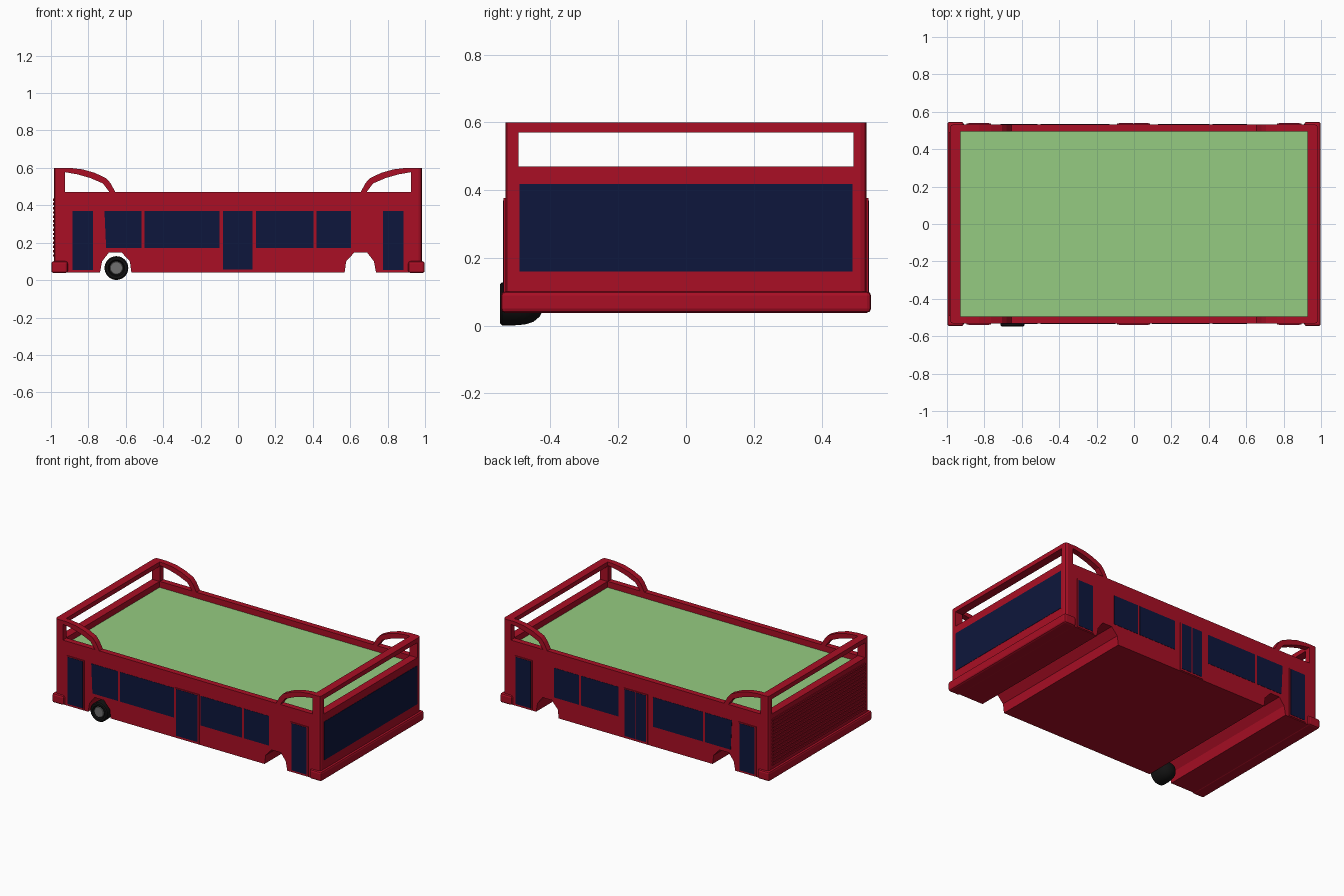
import bpy, bmesh, math
from mathutils import Matrix, Vector

if "Cube" in bpy.data.objects:
    bpy.data.objects.remove(bpy.data.objects["Cube"])


def material(name, r, g, b):
    m = bpy.data.materials.new(name)
    m.diffuse_color = (r, g, b, 1)
    m.use_nodes = True
    m.node_tree.nodes["Principled BSDF"].inputs["Base Color"].default_value = m.diffuse_color
    return m


RED = material("red_paint", 0.40, 0.0045, 0.018)
GLASS = material("dark_glass", 0.004, 0.008, 0.045)
GREEN = material("deck_green", 0.30, 0.60, 0.22)
BLACK = material("rubber", 0.006, 0.006, 0.006)
GREY = material("hub_grey", 0.16, 0.16, 0.16)


def finish(name, bm, mat):
    bmesh.ops.recalc_face_normals(bm, faces=bm.faces)
    me = bpy.data.meshes.new(name)
    bm.to_mesh(me)
    bm.free()
    ob = bpy.data.objects.new(name, me)
    bpy.context.collection.objects.link(ob)
    if mat:
        me.materials.append(mat)
    return ob


def prism(name, pts, y0, y1, mat, corner=0.0):
    """Extrude an x-z outline from y0 to y1, optionally rounding the upright end corners."""
    bm = bmesh.new()
    f = bm.faces.new([bm.verts.new((x, y0, z)) for x, z in pts])
    r = bmesh.ops.extrude_face_region(bm, geom=[f])
    bmesh.ops.translate(bm, vec=(0, y1 - y0, 0),
                        verts=[g for g in r["geom"] if isinstance(g, bmesh.types.BMVert)])
    if corner:
        xm = max(abs(v.co.x) for v in bm.verts)
        edges = [e for e in bm.edges
                 if all(abs(v.co.x) > xm - 1e-4 for v in e.verts)
                 and abs(e.verts[0].co.y - e.verts[1].co.y) < 1e-4]
        bmesh.ops.bevel(bm, geom=edges, offset=corner, segments=2, profile=0.5, affect='EDGES')
    return finish(name, bm, mat)


def box(name, x0, x1, y0, y1, z0, z1, mat, bevel=0.0):
    bm = bmesh.new()
    bmesh.ops.create_cube(bm, size=1)
    bmesh.ops.scale(bm, vec=(x1 - x0, y1 - y0, z1 - z0), verts=bm.verts)
    bmesh.ops.translate(bm, vec=((x0 + x1) / 2, (y0 + y1) / 2, (z0 + z1) / 2), verts=bm.verts)
    if bevel:
        bmesh.ops.bevel(bm, geom=bm.edges[:], offset=bevel, segments=2, profile=0.5, affect='EDGES')
    return finish(name, bm, mat)


def lathe(name, profile, x, z, mat, n=32):
    """Spin (radius, y) points about a y-axis line through (x, z)."""
    bm = bmesh.new()
    vs = [bm.verts.new((x + r, y, z)) for r, y in profile]
    es = [bm.edges.new(p) for p in zip(vs, vs[1:])]
    bmesh.ops.spin(bm, geom=vs + es, cent=(x, 0, z), axis=(0, 1, 0),
                   angle=2 * math.pi, steps=n)
    bmesh.ops.remove_doubles(bm, verts=bm.verts, dist=1e-5)
    ob = finish(name, bm, mat)
    bpy.context.view_layer.objects.active = ob
    ob.select_set(True)
    bpy.ops.object.shade_smooth_by_angle(angle=math.radians(35))
    ob.select_set(False)
    return ob


def mirror_x(pts):
    return [(-x, z) for x, z in reversed(pts)]


# Body shell: half of the side outline, mirrored, with wheel arches and swept end hoops
half = [(0.57, 0.04), (0.578, 0.10), (0.622, 0.148), (0.69, 0.148), (0.727, 0.10), (0.738, 0.04),
        (0.983, 0.04), (0.983, 0.60), (0.90, 0.60), (0.83, 0.592), (0.765, 0.573), (0.705, 0.545),
        (0.683, 0.52), (0.655, 0.47)]
body = prism("bus_body", half + mirror_x(half), -0.533, 0.533, RED, corner=0.018)

# Cutters: deck pocket, openings under the end rails, openings under the swept side hoops
hoop_gap = [(0.925, 0.47), (0.925, 0.577), (0.86, 0.566), (0.79, 0.546), (0.722, 0.517), (0.687, 0.47)]
cutters = [box("cut_deck", -0.928, 0.928, -0.495, 0.495, 0.425, 0.8, None),
           box("cut_rails", -1.2, 1.2, -0.494, 0.494, 0.47, 0.57, None)]
for pts in (hoop_gap, mirror_x(hoop_gap)):
    cutters.append(prism("cut_hoop", pts, -0.8, 0.8, None))
bpy.context.view_layer.objects.active = body
for c in cutters:
    c.hide_render = True
    m = body.modifiers.new("cut", 'BOOLEAN')
    m.operation, m.solver, m.object = 'DIFFERENCE', 'EXACT', c
    bpy.ops.object.modifier_apply(modifier=m.name)
for c in cutters:
    bpy.data.objects.remove(c)

# Upper deck floor
box("deck_floor", -0.928, 0.928, -0.495, 0.495, 0.42, 0.43, GREEN)

# Bumpers wrapping both ends
for s, n in ((-1, "rear"), (1, "front")):
    xs = sorted((s * 0.91, s * 0.998))
    box(n + "_bumper", *xs, -0.546, 0.546, 0.038, 0.101, RED, bevel=0.012)

# Side windows and doors, both sides
for s, n in ((-1, "near"), (1, "far")):
    gap = 0.10 if s < 0 else 0.13

    def panel(name, pts, depth, mat):
        prism(n + "_" + name, pts, s * 0.52, s * depth, mat)

    def rect(x0, x1, z0, z1):
        return [(x0, z0), (x1, z0), (x1, z1), (x0, z1)]

    panel("window_1", [(-0.705, 0.172), (-0.515, 0.172), (-0.515, 0.37), (-0.714, 0.37)], 0.5345, GLASS)
    panel("window_2", rect(-0.50, -gap, 0.172, 0.37), 0.5345, GLASS)
    panel("window_3", rect(gap - 0.003, 0.403, 0.172, 0.37), 0.5345, GLASS)
    panel("window_4", rect(0.419, 0.603, 0.172, 0.37), 0.5345, GLASS)
    for x in (-0.83, 0.83):
        panel("end_door_frame", rect(x - 0.065, x + 0.065, 0.045, 0.376), 0.538, RED)
        panel("end_door_glass", rect(x - 0.056, x + 0.056, 0.055, 0.37), 0.5395, GLASS)
    panel("middle_door_frame", rect(-0.09, 0.086, 0.045, 0.376), 0.538, RED)
    if s < 0:
        panel("middle_door_glass", rect(-0.081, 0.077, 0.057, 0.37), 0.5395, GLASS)
    else:
        for x0, x1 in ((-0.081, -0.005), (0.001, 0.077)):
            panel("middle_door_leaf", rect(x0, x1, 0.057, 0.37), 0.5395, GLASS)

# Windscreen at +x, louvred panel at -x
box("windscreen", 0.97, 0.985, -0.492, 0.492, 0.16, 0.418, GLASS)
for i in range(14):
    z = 0.125 + i * 0.023
    box("louvre_slat", -0.988, -0.97, -0.492, 0.492, z, z + 0.013, RED)

# The single wheel
lathe("wheel_tyre", [(0, -0.541), (0.038, -0.541), (0.044, -0.549), (0.057, -0.549), (0.0635, -0.543),
                     (0.0635, -0.505), (0.061, -0.475), (0.053, -0.45), (0.038, -0.432),
                     (0.02, -0.423), (0, -0.421)], -0.65, 0.0645, BLACK)
lathe("wheel_hub", [(0, -0.545), (0.032, -0.545), (0.036, -0.54), (0, -0.54)], -0.65, 0.0645, GREY)
